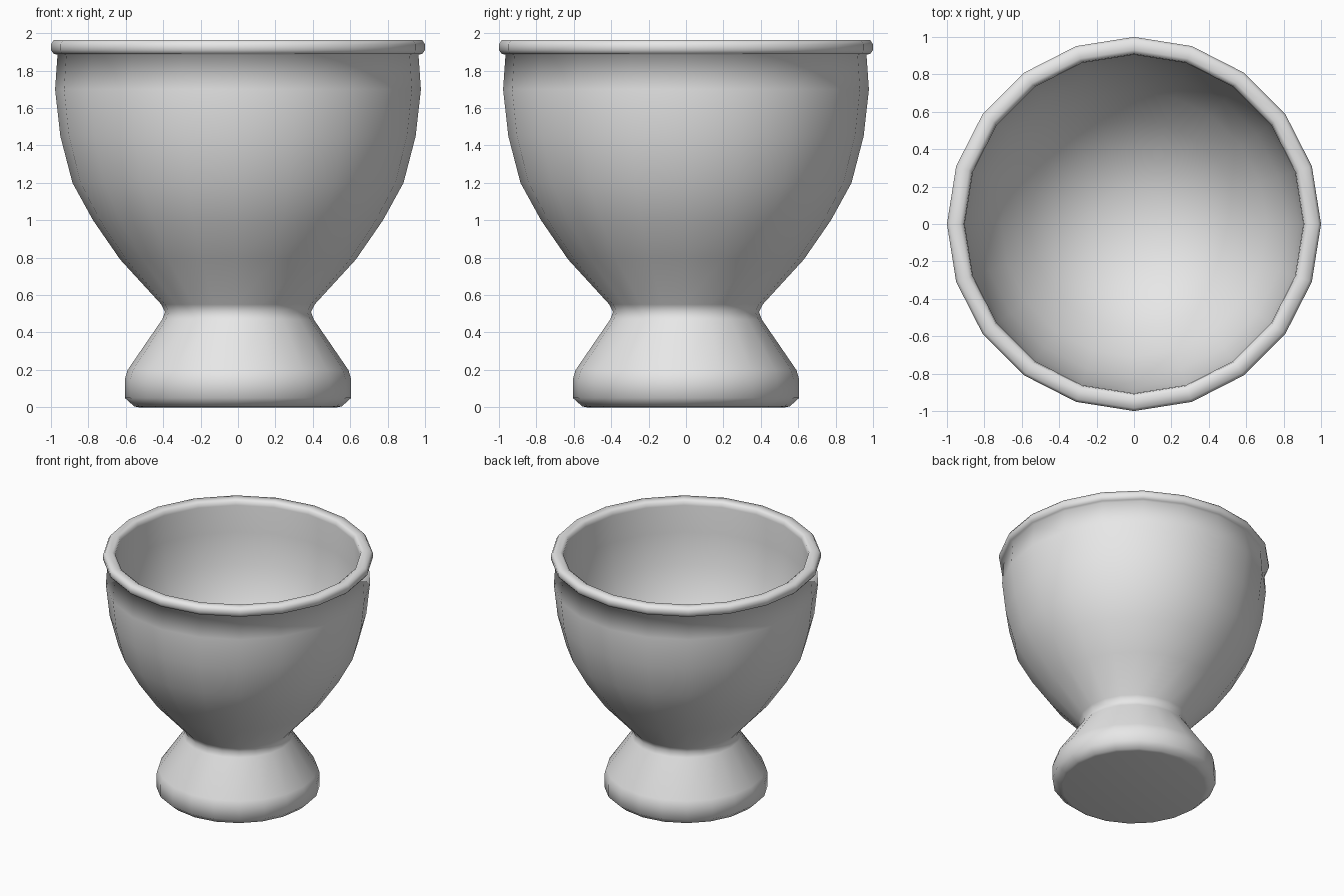
import bpy
import bmesh
import math

SIDES = 20

cube = bpy.data.objects.get("Cube")
if cube:
    bpy.data.objects.remove(cube, do_unlink=True)

# One glazed grey for the whole cup
grey = bpy.data.materials.new("grey_ceramic")
grey.use_nodes = True
colour = (0.8, 0.8, 0.8, 1)
grey.diffuse_color = colour
grey.node_tree.nodes["Principled BSDF"].inputs["Base Color"].default_value = colour


def lathe(name, profile):
    """Spin (radius, height) points around the z axis; radius 0 makes a pole."""
    bm = bmesh.new()
    rings = []
    for r, z in profile:
        count = SIDES if r > 0 else 1
        rings.append([bm.verts.new((r * math.cos(math.tau * i / SIDES),
                                    r * math.sin(math.tau * i / SIDES), z))
                      for i in range(count)])
    for a, b in zip(rings, rings[1:]):
        for i in range(SIDES):
            j = (i + 1) % SIDES
            corners = [a[i % len(a)], a[j % len(a)], b[j % len(b)], b[i % len(b)]]
            bm.faces.new(list(dict.fromkeys(corners)))
    bmesh.ops.recalc_face_normals(bm, faces=bm.faces)
    mesh = bpy.data.meshes.new(name)
    bm.to_mesh(mesh)
    bm.free()
    mesh.materials.append(grey)
    mesh.shade_smooth()
    obj = bpy.data.objects.new(name, mesh)
    bpy.context.collection.objects.link(obj)
    return obj


# Foot and neck, outer bowl, rolled rim, inner bowl
foot = [(0, 0), (0.53, 0), (0.555, 0.005), (0.605, 0.05), (0.605, 0.15), (0.59, 0.2)]
neck = [(0.405, 0.47), (0.39, 0.51), (0.41, 0.55)]
outer = [(0.63, 0.79), (0.775, 1.0), (0.885, 1.2), (0.95, 1.45), (0.978, 1.7), (0.965, 1.885)]
rim = [(0.985, 1.89), (1.0, 1.91), (1.0, 1.94), (0.985, 1.963),
       (0.93, 1.963), (0.91, 1.95), (0.905, 1.92)]
inner = [(0.91, 1.7), (0.88, 1.45), (0.815, 1.21), (0.71, 1.03),
         (0.56, 0.85), (0.4, 0.72), (0.2, 0.64), (0, 0.62)]

lathe("egg_cup", foot + neck + outer + rim + inner)
